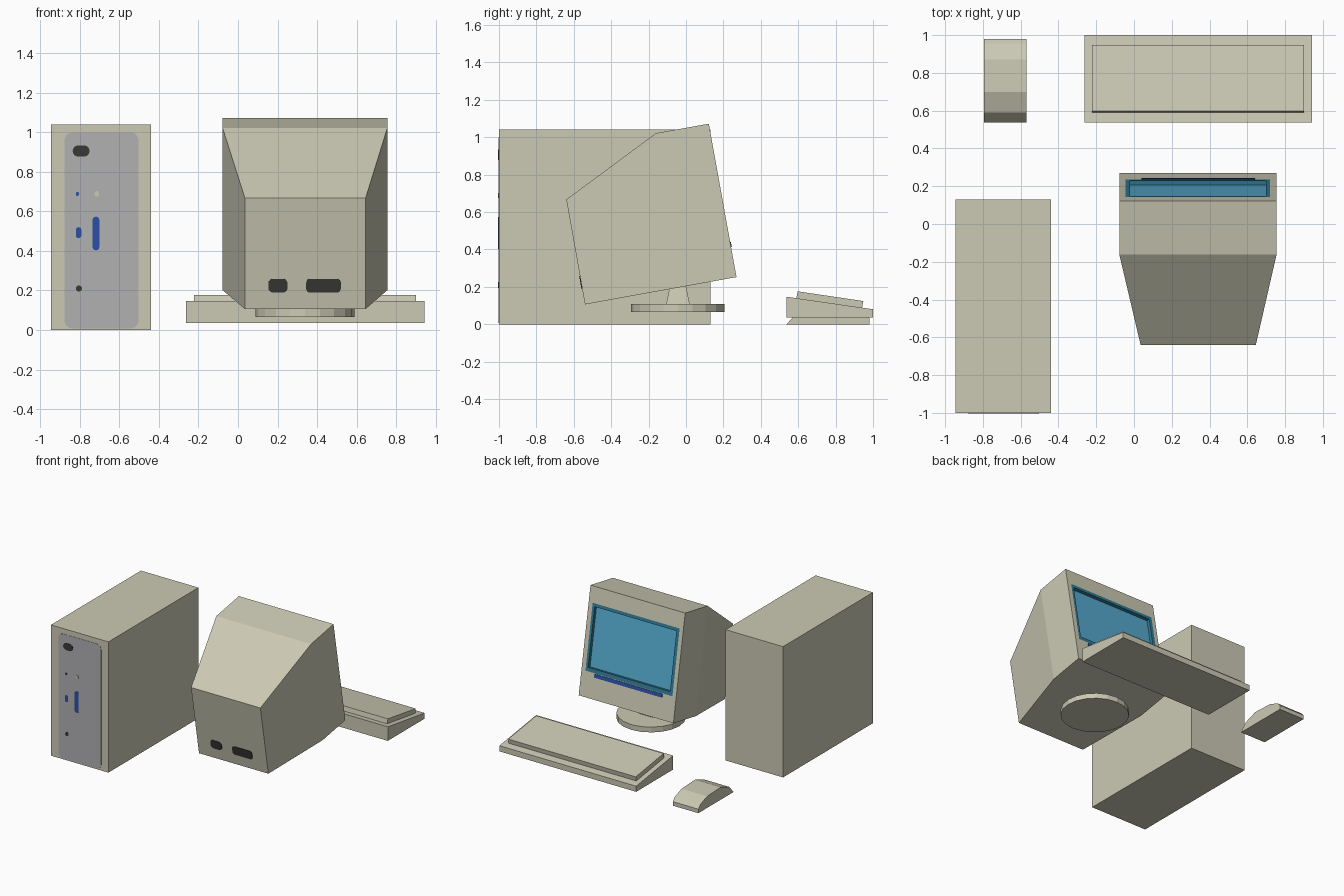
import bpy, bmesh, math
from mathutils import Matrix, Vector

if "Cube" in bpy.data.objects:
    bpy.data.objects.remove(bpy.data.objects["Cube"])


def material(name, rgb):
    m = bpy.data.materials.new(name)
    m.diffuse_color = (*rgb, 1)
    m.use_nodes = True
    m.node_tree.nodes["Principled BSDF"].inputs["Base Color"].default_value = m.diffuse_color
    return m


BEIGE = material("beige plastic", (0.60, 0.59, 0.46))
GREY = material("grey panel", (0.44, 0.44, 0.45))
TEAL = material("teal screen rim", (0.03, 0.20, 0.30))
SKY = material("screen blue", (0.09, 0.40, 0.61))
NAVY = material("dark blue", (0.025, 0.08, 0.38))
BLACK = material("black sockets", (0.04, 0.04, 0.035))


def finish(name, bm, mats):
    bmesh.ops.recalc_face_normals(bm, faces=bm.faces)
    me = bpy.data.meshes.new(name)
    bm.to_mesh(me)
    bm.free()
    for m in mats:
        me.materials.append(m)
    ob = bpy.data.objects.new(name, me)
    bpy.context.collection.objects.link(ob)
    return ob


def loft(name, rings, mats, band_mats=None, end_mat=0):
    """Join equal-length rings of points with quads and cap both ends."""
    bm = bmesh.new()
    loops = [[bm.verts.new(p) for p in r] for r in rings]
    n = len(loops[0])
    bm.faces.new(loops[0])
    for k, (a, b) in enumerate(zip(loops, loops[1:])):
        for i in range(n):
            f = bm.faces.new((a[i], a[(i + 1) % n], b[(i + 1) % n], b[i]))
            f.material_index = band_mats[k] if band_mats else 0
    bm.faces.new(loops[-1]).material_index = end_mat
    return finish(name, bm, mats)


def side_profile(name, pts, x0, x1, mat=BEIGE):
    """Extrude a (y, z) outline across x."""
    return loft(name, [[(x, y, z) for y, z in pts] for x in (x0, x1)], [mat])


def plate(name, frame, u, v, w, h, r, mat, t=0.004):
    """Thin rounded plate centred at (u, v) on the plane of a frame matrix."""
    r = min(r, w / 2 - 0.001, h / 2 - 0.001)
    outline = []
    for q, (sx, sy) in enumerate(((1, 1), (-1, 1), (-1, -1), (1, -1))):
        for s in range(5):
            a = math.radians(90 * q + 22.5 * s)
            outline.append((u + sx * (w / 2 - r) + r * math.cos(a),
                            v + sy * (h / 2 - r) + r * math.sin(a)))
    return loft(name, [[frame @ Vector((x, y, z)) for x, y in outline]
                       for z in (-0.002, t)], [mat])


def plane_frame(origin, u, v):
    u, v = Vector(u).normalized(), Vector(v).normalized()
    m = Matrix((u, v, u.cross(v))).transposed().to_4x4()
    m.translation = origin
    return m


# Tower case
side_profile("tower_case", [(-1, 0), (0.13, 0), (0.13, 1.04), (-1, 1.04)], -0.945, -0.44)

# Connector panel and sockets on the tower
tower = plane_frame((0, -1, 0), (1, 0, 0), (0, 0, 1))
plate("tower_panel", tower, -0.69, 0.503, 0.375, 0.99, 0.04, GREY, 0.002)
for name, u, v, w, h, mat in (
        ("power_socket", -0.793, 0.905, 0.085, 0.056, BLACK),
        ("small_blue_port", -0.812, 0.688, 0.016, 0.02, NAVY),
        ("small_beige_port", -0.714, 0.688, 0.022, 0.028, BEIGE),
        ("round_blue_port", -0.806, 0.492, 0.028, 0.056, NAVY),
        ("long_blue_port", -0.718, 0.488, 0.034, 0.17, NAVY),
        ("black_port", -0.804, 0.21, 0.03, 0.03, BLACK)):
    plate(name, tower, u, v, w, h, 0.03, mat)

# Monitor: tilted casing lofted from the back, ending in a recessed screen
TOP, BOTTOM = Vector((0.122, 1.072)), Vector((0.27, 0.252))
INWARD = Vector((-0.985, -0.176))


def face_ring(x0, x1, t0, t1, depth=0.0):
    a = TOP.lerp(BOTTOM, t0) + INWARD * depth
    b = TOP.lerp(BOTTOM, t1) + INWARD * depth
    return [(x0, *a), (x1, *a), (x1, *b), (x0, *b)]


BACK_TOP, BACK_BOTTOM = (-0.64, 0.667), (-0.54, 0.106)
back_ring = [(0.035, *BACK_TOP), (0.645, *BACK_TOP),
             (0.645, *BACK_BOTTOM), (0.035, *BACK_BOTTOM)]
loft("monitor", [back_ring,
                 face_ring(-0.078, 0.755, 0, 1, 0.287),
                 face_ring(-0.078, 0.755, 0, 1),
                 face_ring(-0.045, 0.72, 0.15, 0.765),
                 face_ring(-0.02, 0.70, 0.18, 0.73),
                 face_ring(-0.02, 0.70, 0.18, 0.73, 0.025)],
     [BEIGE, TEAL, SKY], [0, 0, 0, 1, 1], 2)

# Control strip under the screen
front = plane_frame((0, *BOTTOM), (-1, 0, 0), (0, *(TOP - BOTTOM)))
plate("control_strip", front, -0.34, 0.178, 0.60, 0.028, 0.008, NAVY)

# Sockets on the monitor's back
back = plane_frame((0, *BACK_BOTTOM), (1, 0, 0),
                   (0, *(Vector(BACK_TOP) - Vector(BACK_BOTTOM))))
plate("monitor_power_socket", back, 0.202, 0.12, 0.098, 0.07, 0.025, BLACK)
plate("monitor_signal_socket", back, 0.432, 0.12, 0.175, 0.07, 0.02, BLACK)

# Monitor stand: round foot and tapered neck
CX, CY = 0.338, -0.043
loft("stand_foot", [[(CX + 0.25 * math.cos(math.tau * i / 20),
                      CY + 0.25 * math.sin(math.tau * i / 20), z) for i in range(20)]
                    for z in (0.065, 0.107)], [BEIGE])
loft("stand_neck", [[(CX + sx * r, CY + sy * r, z)
                     for sx, sy in ((1, 1), (-1, 1), (-1, -1), (1, -1))]
                    for r, z in ((0.063, 0.105), (0.042, 0.21))], [BEIGE])

# Keyboard: wedge body and raised key block
side_profile("keyboard_body", [(0.537, 0.035), (1.0, 0.035), (1.0, 0.08), (0.537, 0.147)],
             -0.262, 0.942)
side_profile("key_block", [(0.587, 0.125), (0.94, 0.08), (0.948, 0.124), (0.597, 0.176)],
             -0.222, 0.90)

# Mouse
side_profile("mouse", [(0.538, 0), (0.98, 0), (0.98, 0.032), (0.955, 0.06), (0.87, 0.092),
                       (0.70, 0.10), (0.59, 0.06)], -0.795, -0.57)
